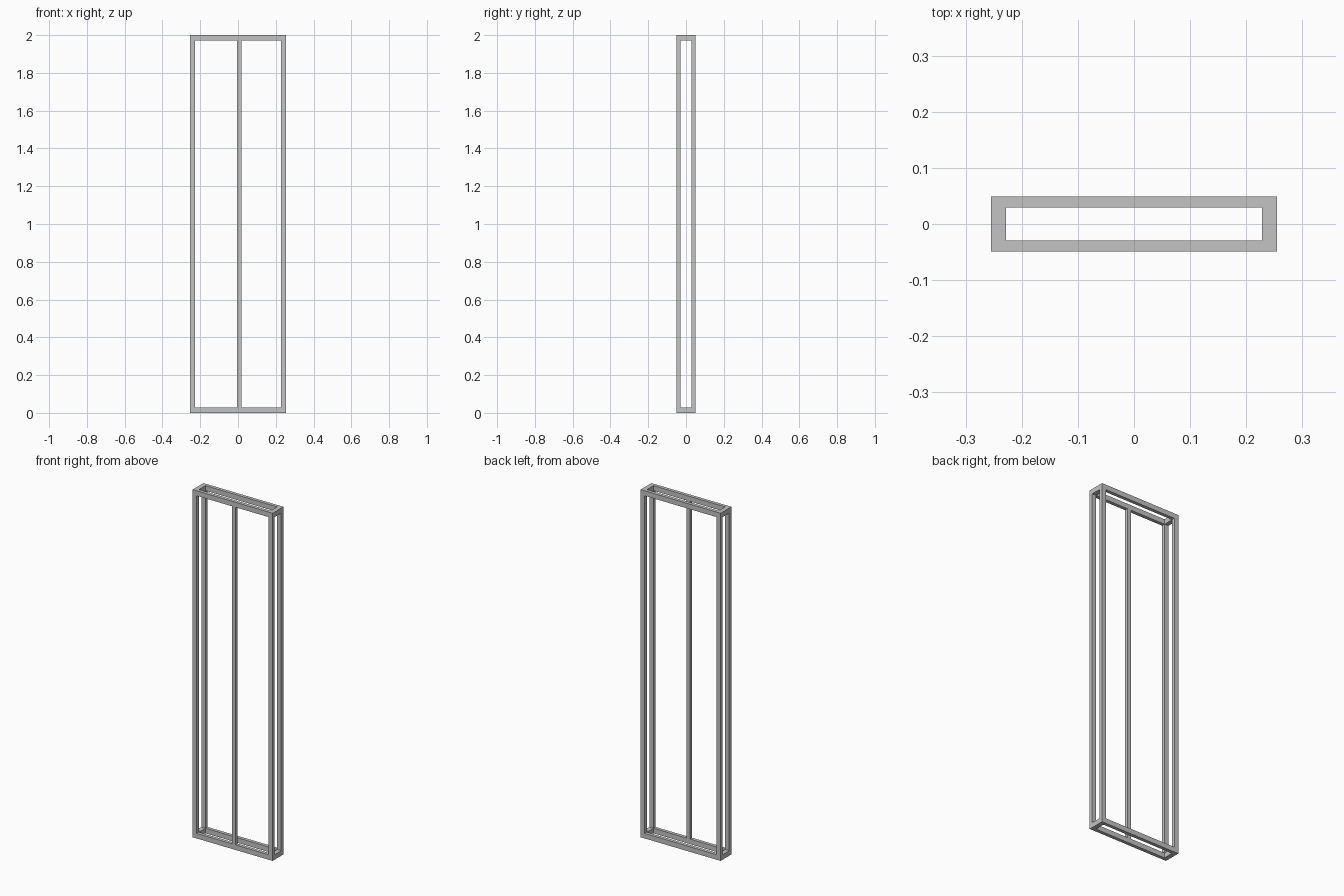
import bpy

cube = bpy.data.objects.get("Cube")
if cube:
    bpy.data.objects.remove(cube, do_unlink=True)

# Outer half sizes, height and bar section
HX, HY, H = 0.2545, 0.049, 2.0
BX, BY, BZ = 0.026, 0.0195, 0.029

grey = bpy.data.materials.new("light_steel_grey")
grey.use_nodes = True
colour = (0.55, 0.55, 0.55, 1)
grey.diffuse_color = colour
grey.node_tree.nodes["Principled BSDF"].inputs["Base Color"].default_value = colour


def bar(name, low, high):
    """Rectangular bar between two opposite corners."""
    centre = [(a + b) / 2 for a, b in zip(low, high)]
    bpy.ops.mesh.primitive_cube_add(size=1, location=centre)
    ob = bpy.context.object
    ob.name = name
    ob.scale = [b - a for a, b in zip(low, high)]
    bpy.ops.object.transform_apply(location=False, rotation=False, scale=True)
    ob.data.materials.append(grey)


sides = (("right", -HX, -HX + BX), ("left", HX - BX, HX))
depths = (("front", -HY, -HY + BY), ("back", HY - BY, HY))
levels = (("bottom", 0, BZ), ("top", H - BZ, H))

# Corner posts
for side, x0, x1 in sides:
    for depth, y0, y1 in depths:
        bar(f"{depth}_{side}_post", (x0, y0, 0), (x1, y1, H))

for level, z0, z1 in levels:
    # Long rails between the posts
    for depth, y0, y1 in depths:
        bar(f"{level}_{depth}_rail", (-HX + BX, y0, z0), (HX - BX, y1, z1))
    # Short end rails
    for side, x0, x1 in sides:
        bar(f"{level}_{side}_rail", (x0, -HY + BY, z0), (x1, HY - BY, z1))

# Slim middle post in the front frame
bar("front_middle_post", (-0.004, -HY, BZ), (0.018, -HY + BY, H - BZ))
